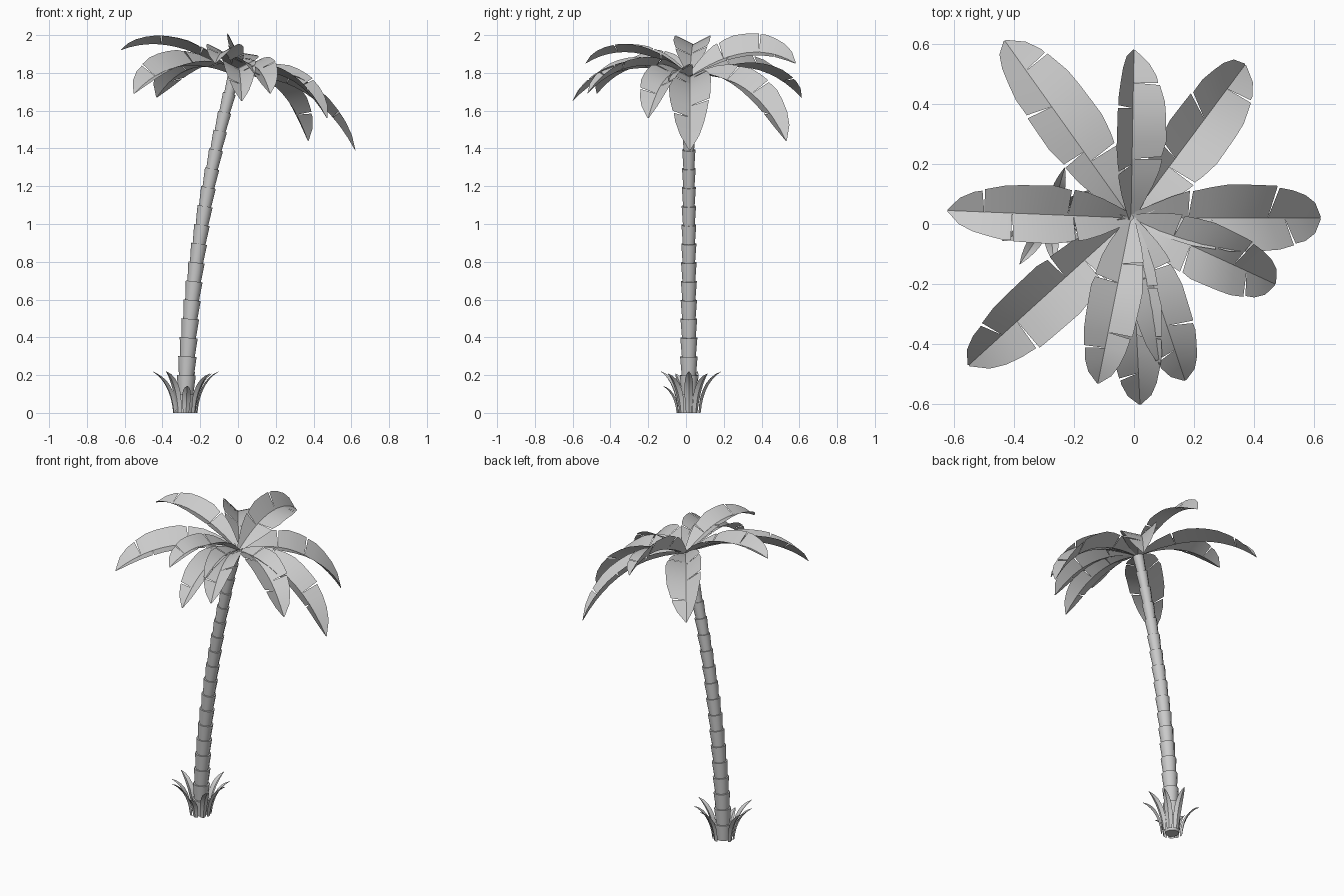
import bpy, bmesh, math
from mathutils import Vector

cube = bpy.data.objects.get("Cube")
if cube:
    bpy.data.objects.remove(cube)

grey = bpy.data.materials.new("plain_grey")
grey.use_nodes = True
grey.diffuse_color = (0.6, 0.6, 0.6, 1)
grey.node_tree.nodes["Principled BSDF"].inputs["Base Color"].default_value = (0.6, 0.6, 0.6, 1)
UP = Vector((0, 0, 1))


def finish(name, bm, angle):
    mesh = bpy.data.meshes.new(name)
    bm.to_mesh(mesh)
    bm.free()
    mesh.materials.append(grey)
    obj = bpy.data.objects.new(name, mesh)
    bpy.context.collection.objects.link(obj)
    bpy.ops.object.select_all(action='DESELECT')
    obj.select_set(True)
    bpy.context.view_layer.objects.active = obj
    bpy.ops.object.shade_smooth_by_angle(angle=math.radians(angle))


def interpolate(table, t):
    for (a, va), (b, vb) in zip(table, table[1:]):
        if t <= b:
            return va + (vb - va) * (t - a) / (b - a)
    return table[-1][1]


def bezier(points, t):
    # De Casteljau evaluation for any number of control points
    points = [Vector(p) for p in points]
    while len(points) > 1:
        points = [a.lerp(b, t) for a, b in zip(points, points[1:])]
    return points[0]


def folded_leaf(name, path, widths, fold, roll=0, size=1, steps=12, tears=((), ())):
    """V-folded sheet along a curve, split by wedge-shaped tears on each side."""
    bm = bmesh.new()
    heading = path[-1] - path[0]
    side = Vector((heading.y, -heading.x, 0)).normalized()

    def edge_point(t, sign, scale=1):
        t = min(max(t, 0), 1)
        tangent = bezier(path, min(t + .01, 1)) - bezier(path, max(t - .01, 0))
        normal = side.cross(tangent).normalized()
        a = math.radians(fold + sign * roll)
        w = interpolate(widths, t) * scale * size
        return bezier(path, t) + side * (sign * w * math.cos(a)) + normal * (w * math.sin(a))

    for sign, cuts in zip((-1, 1), tears):
        stations = sorted({i / steps for i in range(steps + 1)} | set(cuts))
        stations = [t for t in stations
                    if t in cuts or all(abs(t - c) > .03 for c in cuts)]
        for a, b in zip(stations, stations[1:]):
            # Each tear leaves a slim gap at the margin and a small step in width
            ea = edge_point(a + (.008 if a in cuts else 0), sign, .96 if a in cuts else 1)
            eb = edge_point(b - (.006 if b in cuts else 0), sign)
            corners = [bezier(path, a), ea, eb, bezier(path, b)]
            if sign > 0:
                corners.reverse()
            bm.faces.new([bm.verts.new(p) for p in reversed(corners)])
    # Weld neighbouring panels, leaving the tears open
    bmesh.ops.remove_doubles(bm, verts=bm.verts, dist=.0004)
    for f in bm.faces:
        f.normal_update()
        if f.normal.z < 0:
            f.normal_flip()
    finish(name, bm, 30)


# Leaning trunk made of stacked flared segments
def trunk_centre(z):
    return Vector((-.28 + .02 * z + .07 * z * z, .015, z))


def build_trunk(segments=18, top=1.79, sides=10):
    bm = bmesh.new()
    rings = []
    for i in range(segments):
        for k, flare in ((0, .8), (1, 1)):
            z = top * (i + k) / segments
            radius = (.052 - .011 * z) * flare
            slope = .02 + .14 * z if z > 0 else 0
            ring = []
            for s in range(sides):
                a = 2 * math.pi * s / sides
                x = radius * math.cos(a)
                offset = Vector((x, radius * math.sin(a), -slope * x))
                ring.append(bm.verts.new(trunk_centre(z) + offset))
            rings.append(ring)
    for low, high in zip(rings, rings[1:]):
        for s in range(sides):
            n = (s + 1) % sides
            bm.faces.new((low[s], low[n], high[n], high[s]))
    bm.faces.new(list(reversed(rings[0])))
    bm.faces.new(rings[-1])
    finish("trunk", bm, 50)


build_trunk()

# Crown fronds: tip position, roll in degrees, relative width
CROWN = Vector((-.01, .02, 1.78))
FROND_WIDTH = [(0, .015), (.1, .05), (.22, .09), (.42, .115), (.65, .11),
               (.82, .082), (.93, .048), (1, .004)]
fronds = [
    ((.62, .02, 1.39), 0, 1.1), ((-.62, .045, 1.92), 0, .95),
    ((-.43, .61, 1.67), -16, 1.08), ((-.55, -.47, 1.69), 15, 1.08),
    ((0, .58, 1.85), -36, 1), ((.37, .53, 1.44), -16, 1.08),
    ((.47, -.2, 1.56), 0, 1), ((.17, -.52, 1.69), 0, .9),
    ((.02, -.6, 1.65), 0, .85), ((-.12, -.53, 1.85), 0, .85),
]
for i, (tip, roll, size) in enumerate(fronds):
    tip = Vector(tip)
    # Lower tips hang from a flatter arch that bends further out
    control = CROWN.lerp(tip, .56 + .15 * (1.92 - tip.z))
    control.z = 1.81 + .41 * (tip.z - 1.39)
    shift = .04 * (i % 3)
    tears = ((.25 + shift, .66 - shift), (.36 - shift, .76 + shift / 2))
    folded_leaf(f"frond_{i + 1}", [CROWN, control, tip], FROND_WIDTH, 27, roll, size,
                tears=tears)

# Arching blades around the foot of the trunk: direction and size
BLADE_WIDTH = [(0, .017), (.35, .026), (.65, .024), (.85, .014), (1, .001)]
FOOT = trunk_centre(0)
blades = [(0, 1), (35, .95), (74, 1), (165, 1), (204, .95), (236, 1), (275, .65), (320, .95)]
for i, (angle, size) in enumerate(blades):
    a = math.radians(angle)
    out = Vector((math.cos(a), math.sin(a), 0))
    path = [FOOT + out * .065,
            FOOT + out * (.065 + .015 * size) + UP * .16 * size,
            FOOT + out * (.065 + .115 * size) + UP * .22 * size]
    folded_leaf(f"base_blade_{i + 1}", path, BLADE_WIDTH, 25, steps=7)
